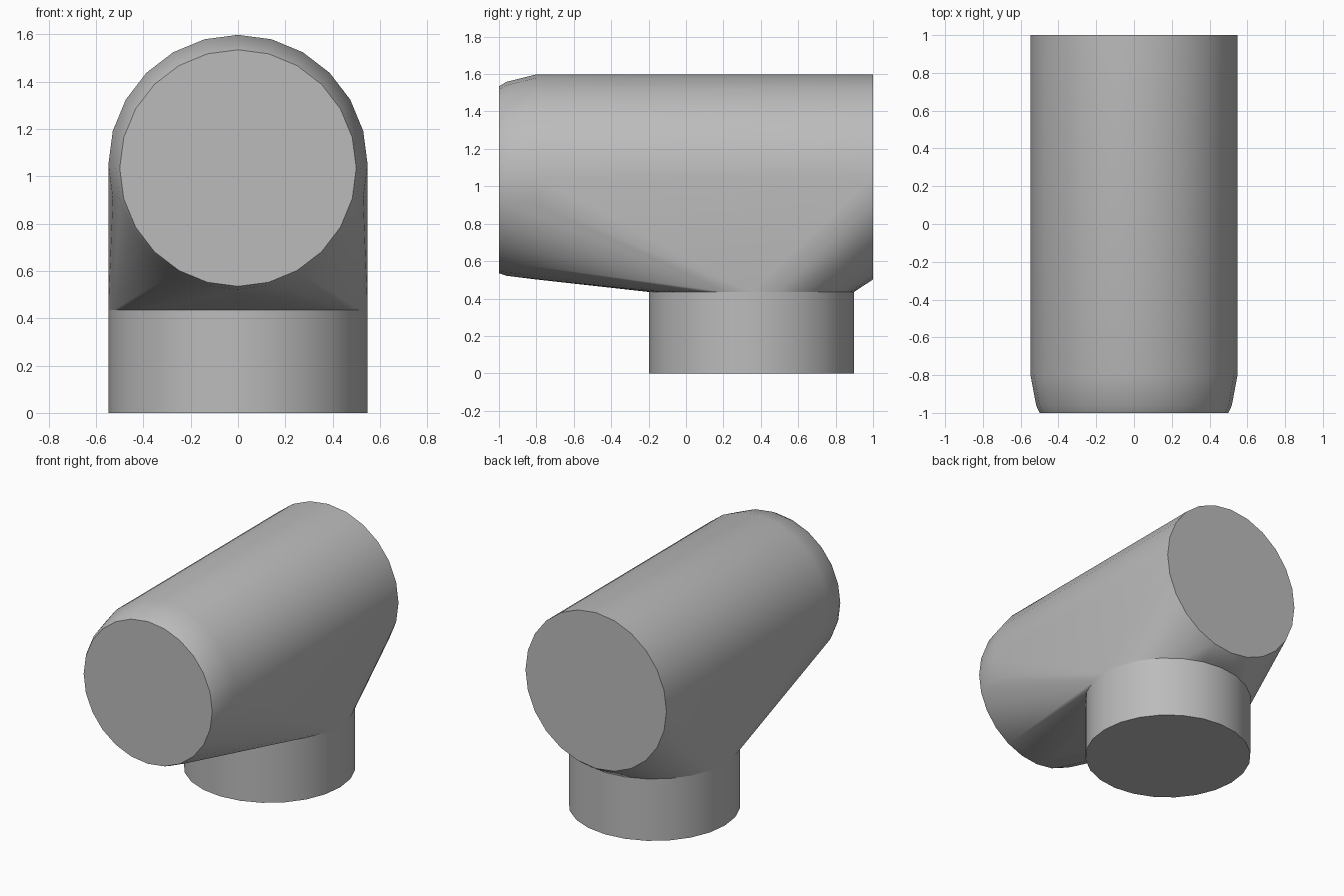
import bpy, bmesh, math

cube = bpy.data.objects.get("Cube")
if cube:
    bpy.data.objects.remove(cube, do_unlink=True)

R = 0.548          # tube and neck radius
AXIS_Z = 1.05      # height of the tube axis
NECK_Y = 0.35      # neck centre along the tube
NECK_Z = 0.435     # height of the neck joint

grey = bpy.data.materials.new("grey")
grey.use_nodes = True
colour = (0.5, 0.5, 0.5, 1)
grey.diffuse_color = colour
grey.node_tree.nodes["Principled BSDF"].inputs["Base Color"].default_value = colour


def ring(n, r):
    return [(r * math.cos(2 * math.pi * i / n), r * math.sin(2 * math.pi * i / n))
            for i in range(n)]


def hull_object(name, points, angle):
    bm = bmesh.new()
    for p in points:
        bm.verts.new(p)
    res = bmesh.ops.convex_hull(bm, input=bm.verts[:])
    loose = {v for v in res["geom_interior"] + res["geom_unused"]
             if isinstance(v, bmesh.types.BMVert)}
    bmesh.ops.delete(bm, geom=list(loose), context="VERTS")
    # Merge flat triangles into clean caps and panels
    bmesh.ops.dissolve_limit(bm, angle_limit=math.radians(0.5),
                             verts=bm.verts[:], edges=bm.edges[:])
    bmesh.ops.recalc_face_normals(bm, faces=bm.faces[:])
    mesh = bpy.data.meshes.new(name)
    bm.to_mesh(mesh)
    bm.free()
    mesh.materials.append(grey)
    obj = bpy.data.objects.new(name, mesh)
    bpy.context.collection.objects.link(obj)
    bpy.ops.object.select_all(action="DESELECT")
    obj.select_set(True)
    bpy.context.view_layer.objects.active = obj
    bpy.ops.object.shade_smooth_by_angle(angle=math.radians(angle))
    return obj


# Horizontal tube with rounded front rim, blended down to the neck
tube = []
for y, r, z in ((1, R, AXIS_Z), (-0.8, R, AXIS_Z),
                (-0.96, 0.518, 1.04), (-1, 0.5, 1.035)):
    tube += [(a, y, z + b) for a, b in ring(24, r)]
tube += [(a, NECK_Y + b, NECK_Z) for a, b in ring(24, R)]
hull_object("tube_body", tube, 35)

# Round neck standing on the ground
neck = [(a, NECK_Y + b, z) for z in (0, NECK_Z) for a, b in ring(24, R)]
hull_object("neck", neck, 35)
